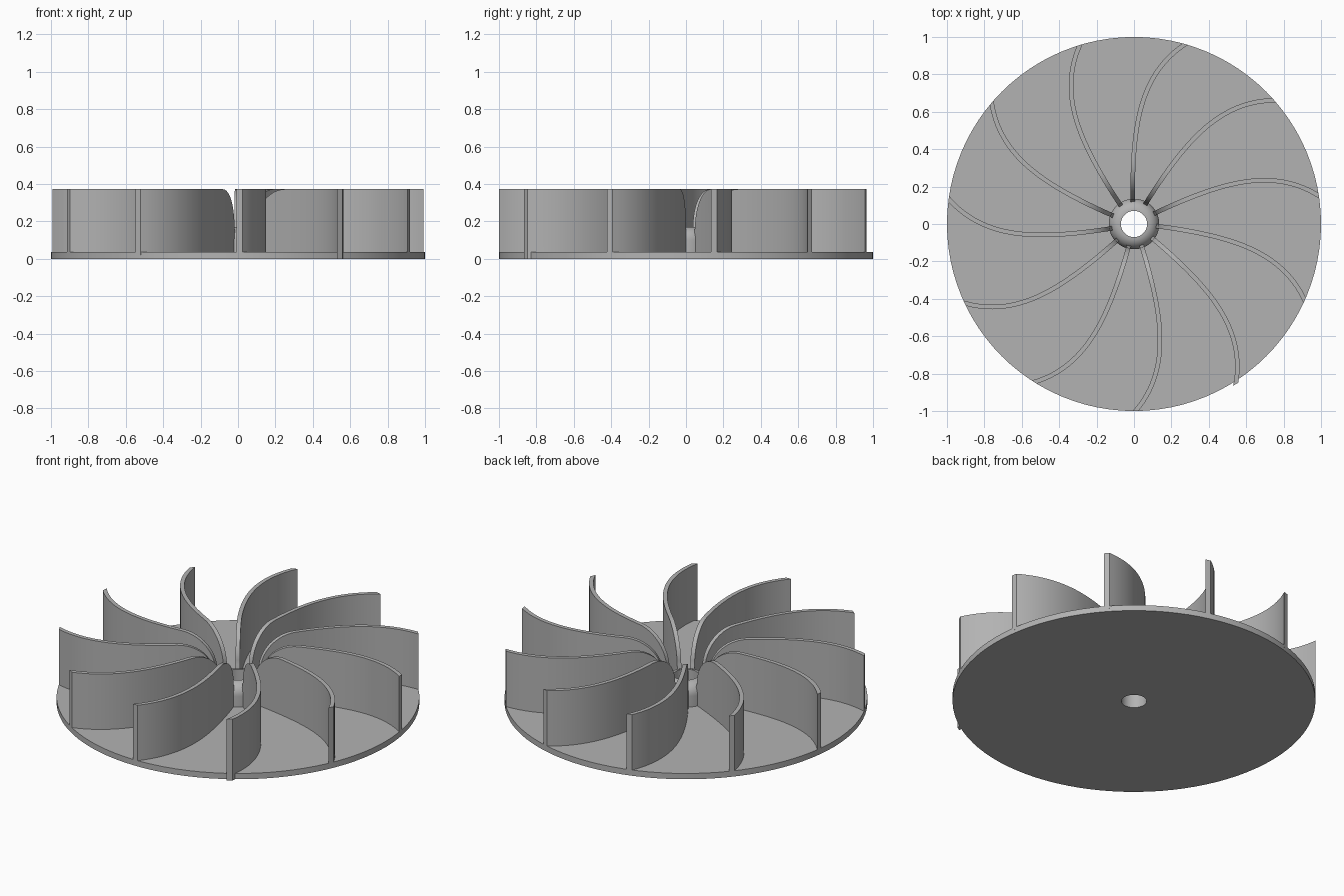
import bpy, bmesh, math

cube = bpy.data.objects.get("Cube")
if cube:
    bpy.data.objects.remove(cube, do_unlink=True)

# Single flat grey
grey = bpy.data.materials.new("plain_grey")
grey.use_nodes = True
colour = (0.45, 0.45, 0.45, 1)
grey.diffuse_color = colour
grey.node_tree.nodes["Principled BSDF"].inputs["Base Color"].default_value = colour

DISC_TOP, HUB_TOP, BLADE_TOP = 0.035, 0.17, 0.372
HOLE, HUB_R, THICK, BLADES = 0.07, 0.135, 0.024, 11


def finish(name, bm):
    bmesh.ops.recalc_face_normals(bm, faces=bm.faces[:])
    mesh = bpy.data.meshes.new(name)
    bm.to_mesh(mesh)
    bm.free()
    mesh.materials.append(grey)
    ob = bpy.data.objects.new(name, mesh)
    bpy.context.collection.objects.link(ob)
    bpy.ops.object.select_all(action='DESELECT')
    bpy.context.view_layer.objects.active = ob
    ob.select_set(True)
    bpy.ops.object.shade_smooth_by_angle(angle=math.radians(30))
    return ob


def skin(bm, loops, closed):
    """Bridge consecutive closed loops of vertices with quads."""
    n = len(loops)
    for i in range(n if closed else n - 1):
        a, b = loops[i], loops[(i + 1) % n]
        for j in range(len(a)):
            k = (j + 1) % len(a)
            bm.faces.new((a[j], a[k], b[k], b[j]))


def lathe(name, profile, steps=96):
    """Turn a closed (radius, height) outline about the z axis."""
    bm = bmesh.new()
    loops = []
    for i in range(steps):
        t = math.tau * i / steps
        loops.append([bm.verts.new((r * math.cos(t), r * math.sin(t), z)) for r, z in profile])
    skin(bm, loops, True)
    return finish(name, bm)


# Base disc and domed hub, both with the shaft hole
lathe("base_disc", [(HOLE, 0), (1, 0), (1, DISC_TOP), (HOLE, DISC_TOP)])
dome = [(HOLE + (HUB_R - HOLE) * math.cos(a), 0.1 + (HUB_TOP - 0.1) * math.sin(a))
        for a in (math.pi / 2 * i / 10 for i in range(11))]
lathe("hub", [(HOLE, 0.02), (HUB_R, 0.02)] + dome)


def sweep(r):
    """Angle of the blade centre line at radius r (cubic sweep)."""
    a, b, c = r - 0.15, r - 0.45, r - 0.75
    return math.radians(92.5 - 11 * a - 12.8 * a * b - 26.3 * a * b * c)


def blade_height(r):
    """Rounded shoulder rising from the hub to the flat top."""
    if r < 0.13:
        return 0.145
    u = max(0, (0.34 - r) / 0.21)
    return HUB_TOP + (BLADE_TOP - HUB_TOP) * math.sqrt(max(0, 1 - u * u))


def blade(name, turn, tip, foot):
    shoulder = [0.34 - 0.21 * math.cos(math.pi / 2 * i / 12) for i in range(13)]
    outer = [0.34 + (tip - 0.34) * i / 28 for i in range(1, 29)]
    bm = bmesh.new()
    loops = []
    for r in [0.12] + shoulder + outer:
        slope = r * (sweep(r + 0.001) - sweep(r - 0.001)) / 0.002
        half = THICK / 2 * math.sqrt(1 + slope * slope) / r
        top = blade_height(r)
        low = foot if r > 0.96 else 0.02
        loops.append([bm.verts.new((r * math.cos(t), r * math.sin(t), z))
                      for t, z in ((sweep(r) + turn - half, low), (sweep(r) + turn + half, low),
                                   (sweep(r) + turn + half, top), (sweep(r) + turn - half, top))])
    skin(bm, loops, False)
    bm.faces.new(loops[0])
    bm.faces.new(loops[-1])
    return finish(name, bm)


# Curved blades; one overhangs the rim slightly and reaches the floor
for i in range(BLADES):
    overhang = i == 7
    blade(f"blade_{i + 1}", math.tau * i / BLADES,
          1.015 if overhang else 1.0, 0.0 if overhang else 0.02)
